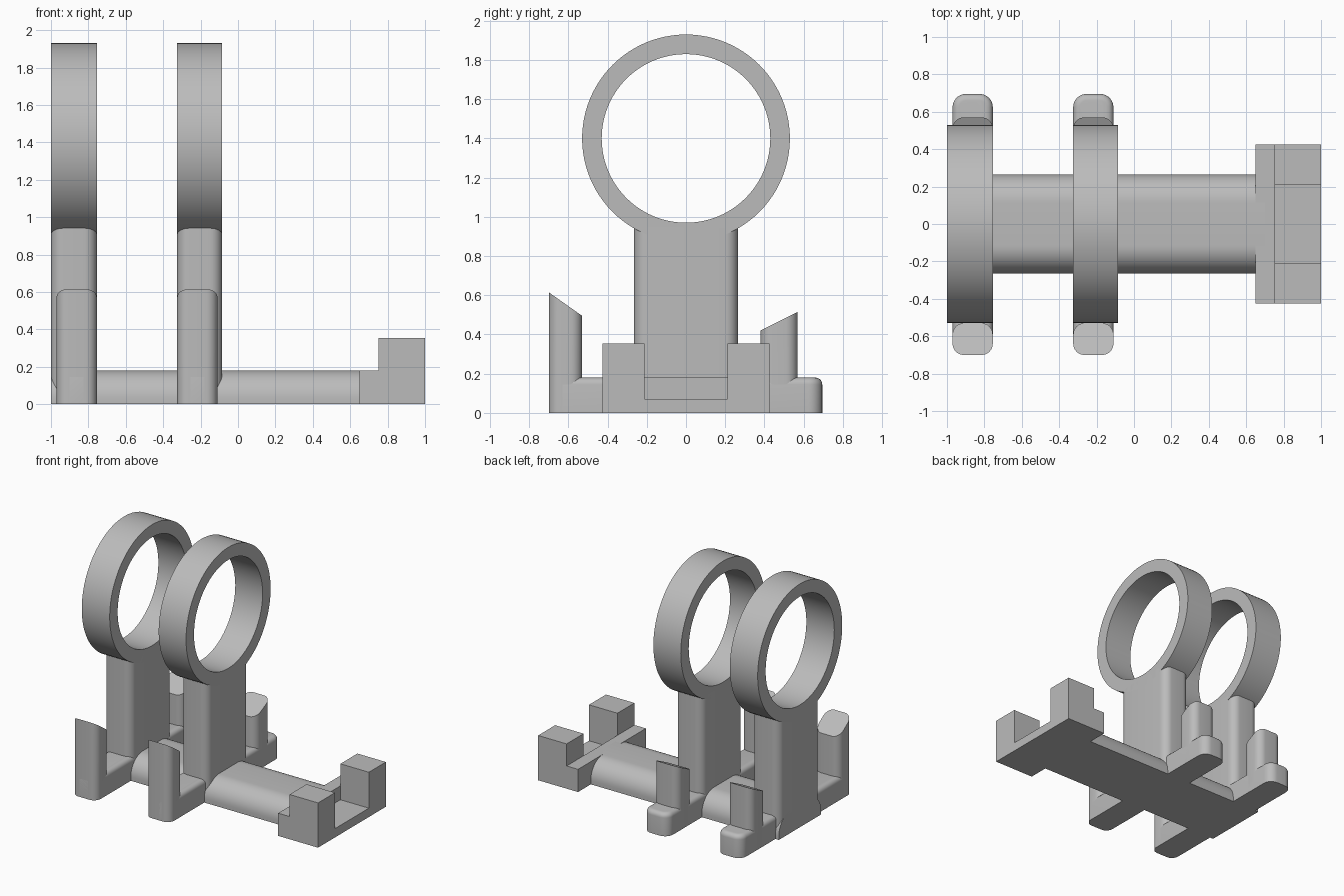
import bpy, bmesh
from math import sin, cos, pi

if "Cube" in bpy.data.objects:
    bpy.data.objects.remove(bpy.data.objects["Cube"])

grey = bpy.data.materials.new("plain grey")
grey.use_nodes = True
grey.diffuse_color = (0.5, 0.5, 0.5, 1)
grey.node_tree.nodes["Principled BSDF"].inputs["Base Color"].default_value = (0.5, 0.5, 0.5, 1)


def finish(name, bm, smooth=True):
    bmesh.ops.recalc_face_normals(bm, faces=bm.faces)
    mesh = bpy.data.meshes.new(name)
    bm.to_mesh(mesh)
    bm.free()
    mesh.materials.append(grey)
    obj = bpy.data.objects.new(name, mesh)
    bpy.context.collection.objects.link(obj)
    if smooth:
        bpy.ops.object.select_all(action="DESELECT")
        obj.select_set(True)
        bpy.context.view_layer.objects.active = obj
        bpy.ops.object.shade_smooth_by_angle(angle=pi / 6)
    return obj


def prism(points, offset):
    """Extrude a closed outline by an offset vector."""
    bm = bmesh.new()
    face = bm.faces.new([bm.verts.new(p) for p in points])
    out = bmesh.ops.extrude_face_region(bm, geom=[face])
    moved = [v for v in out["geom"] if isinstance(v, bmesh.types.BMVert)]
    bmesh.ops.translate(bm, verts=moved, vec=offset)
    return bm, moved


def rounded_rect(x0, x1, y0, y1, r, steps=8):
    """Outline with four rounded corners, on z = 0."""
    corners = [(x1 - r, y1 - r), (x0 + r, y1 - r), (x0 + r, y0 + r), (x1 - r, y0 + r)]
    return [(cx + r * cos((k + i / steps) * pi / 2), cy + r * sin((k + i / steps) * pi / 2), 0)
            for k, (cx, cy) in enumerate(corners) for i in range(steps + 1)]


def ring(name, x0, x1, z, outer, inner, n=96):
    bm = bmesh.new()
    loops = []
    for x, r in ((x0, outer), (x1, outer), (x1, inner), (x0, inner)):
        loops.append([bm.verts.new((x, r * cos(2 * pi * i / n), z + r * sin(2 * pi * i / n)))
                      for i in range(n)])
    for k in range(4):
        a, b = loops[k], loops[(k + 1) % 4]
        for i in range(n):
            j = (i + 1) % n
            bm.faces.new((a[i], a[j], b[j], b[i]))
    finish(name, bm)


def post(name, x0, x1, y0, y1, z0, z1):
    """Upright whose top slopes from z0 at y0 to z1 at y1."""
    bm, top = prism(rounded_rect(x0, x1, y0, y1, 0.06), (0, 0, z1))
    for v in top:
        v.co.z = z0 + (z1 - z0) * (v.co.y - y0) / (y1 - y0)
    finish(name, bm)


# long base beam with rounded upper edges
H, W, R = 0.18, 0.265, 0.15
arc = [(W - R + R * cos(i * pi / 24), H - R + R * sin(i * pi / 24)) for i in range(13)]
half = [(W, 0)] + arc
outline = half + [(-y, z) for y, z in reversed(half)]
bm, _ = prism([(-1, y, z) for y, z in outline], (1.7, 0, 0))
finish("base_beam", bm)

# two ring stands: pillar, ring, cross foot and sloped posts
stands = [("end", -1.0, -0.755, -0.97, -0.755),
          ("middle", -0.325, -0.085, -0.325, -0.11)]
for label, x0, x1, f0, f1 in stands:
    bm, _ = prism(rounded_rect(x0, x1, -W, W, 0.065), (0, 0, 0.945))
    # keep the pillar's lower corners inside the beam
    for v in bm.verts:
        if v.co.z < 0.01:
            v.co.z = 0.05
    finish(label + "_pillar", bm)
    ring(label + "_ring", x0, x1, 1.4, 0.53, 0.43)

    bm, top = prism(rounded_rect(f0, f1, -0.7, 0.695, 0.07), (0, 0, H))
    rim = [e for e in bm.edges if all(v in top for v in e.verts)]
    bmesh.ops.bevel(bm, geom=rim, offset=0.035, segments=5, profile=0.5, affect="EDGES")
    finish(label + "_cross_foot", bm)
    post(label + "_front_post", f0, f1, -0.7, -0.53, 0.615, 0.495)
    post(label + "_back_post", f0, f1, 0.38, 0.57, 0.42, 0.515)

# end bracket: stepped plate with two raised blocks and a slot
P, S, FLOOR, BLOCK = 0.425, 0.212, 0.07, 0.355
bm, _ = prism([(0.65, -P, 0), (0.75, -P, 0), (0.75, -P, H), (0.65, -P, H)], (0, 2 * P, 0))
finish("bracket_step", bm, False)
channel = [(-P, 0), (P, 0), (P, BLOCK), (S, BLOCK), (S, FLOOR),
           (-S, FLOOR), (-S, BLOCK), (-P, BLOCK)]
bm, _ = prism([(0.75, y, z) for y, z in channel], (0.25, 0, 0))
finish("bracket_channel", bm, False)
